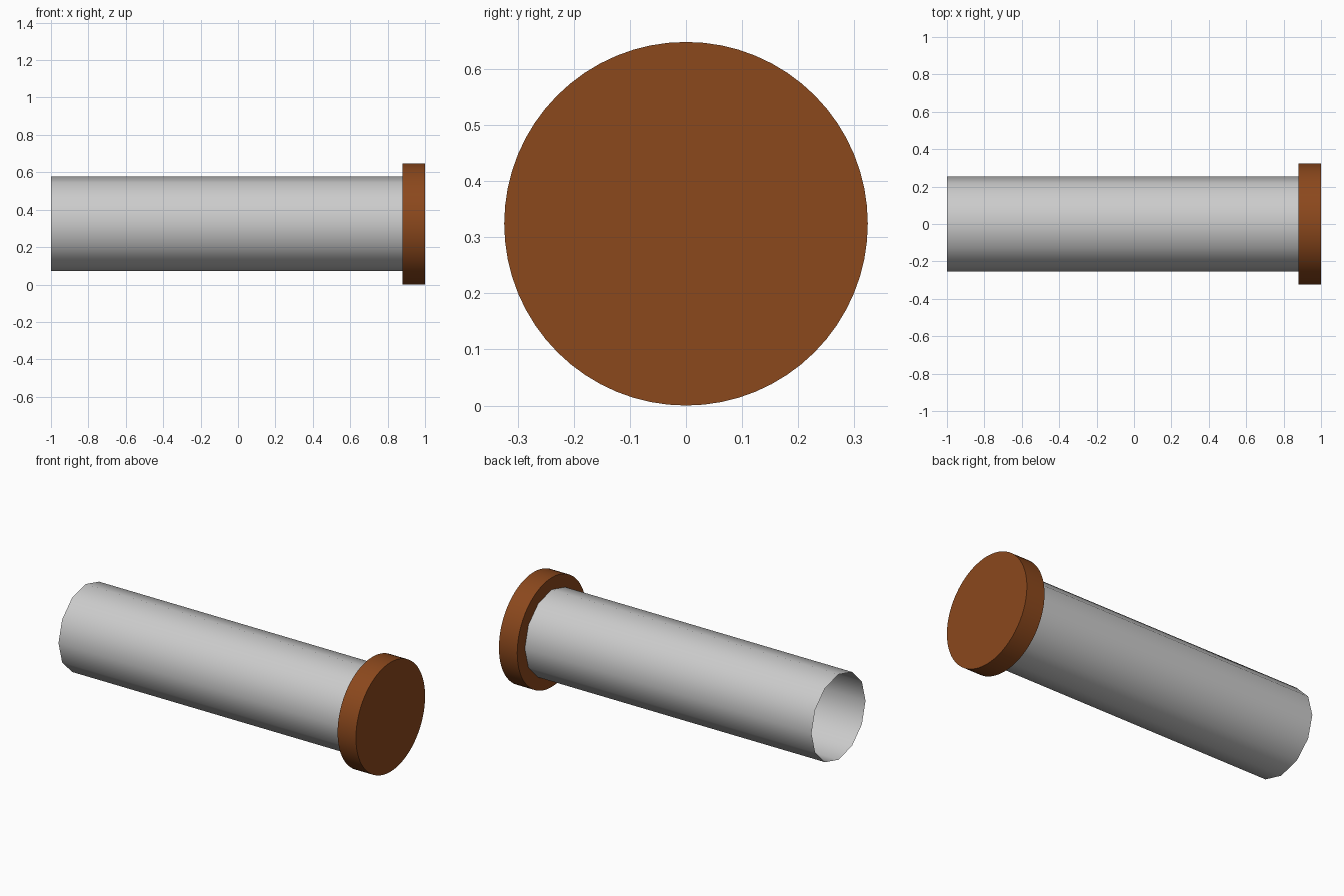
import bpy, math

if "Cube" in bpy.data.objects:
    bpy.data.objects.remove(bpy.data.objects["Cube"])

AXIS_Z = 0.324      # height of the shared axis
CAP_START = 0.88    # inner face of the cap


def cylinder(name, x0, x1, radius, sides, ends):
    """Smooth-sided cylinder lying along x, with a corner pointing straight up."""
    bpy.ops.mesh.primitive_cylinder_add(
        vertices=sides, radius=radius, depth=x1 - x0, end_fill_type=ends,
        location=((x0 + x1) / 2, 0, AXIS_Z), rotation=(0, math.pi / 2, 0))
    ob = bpy.context.object
    ob.name = name
    bpy.ops.object.transform_apply(location=True, rotation=True, scale=True)
    bpy.ops.object.shade_smooth_by_angle(angle=math.radians(40))
    return ob


# Thin open tube, low-poly with smooth shading
cylinder("tube", -1.0, CAP_START, 0.253, 12, 'NOTHING')

# Wide round end cap
cap = cylinder("end_cap", CAP_START, 1.0, 0.324, 64, 'NGON')
brown = bpy.data.materials.new("brown")
brown.diffuse_color = (0.26, 0.065, 0.012, 1)
brown.use_nodes = True
brown.node_tree.nodes["Principled BSDF"].inputs["Base Color"].default_value = brown.diffuse_color
cap.data.materials.append(brown)
